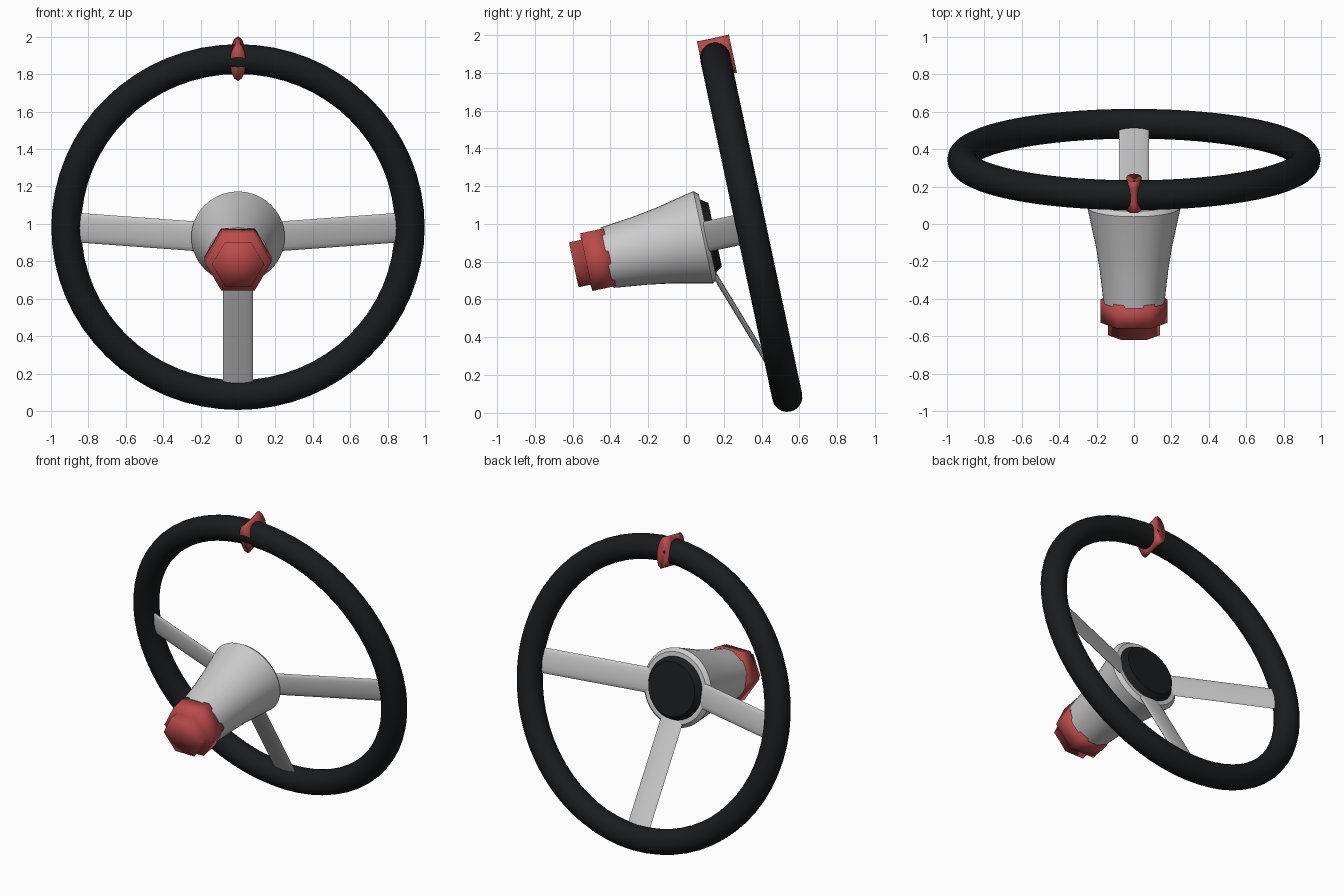
import bpy, bmesh
from math import sin, cos, pi, radians
from mathutils import Matrix, Vector

if "Cube" in bpy.data.objects:
    bpy.data.objects.remove(bpy.data.objects["Cube"])

# Wheel frame: local Y is the steering axis (pointing back), origin at rim centre
TILT = Matrix.Translation((0, 0.345, 0.983)) @ Matrix.Rotation(radians(12), 4, 'X')


def material(name, rgb):
    m = bpy.data.materials.new(name)
    m.diffuse_color = (*rgb, 1)
    m.use_nodes = True
    m.node_tree.nodes["Principled BSDF"].inputs["Base Color"].default_value = m.diffuse_color
    return m


BLACK = material("black_grip", (0.01, 0.011, 0.012))
RED = material("red_trim", (0.5, 0.07, 0.07))


def lathe(name, profile, n, mat=None, sx=1, sz=1, place=Matrix(), closed=False, angle=None):
    """Sweep (y, radius) points around local Y; zero radius makes a pole."""
    bm = bmesh.new()
    rings = []
    for y, r in profile:
        count = 1 if r == 0 else n
        rings.append([bm.verts.new((r * sx * cos(2 * pi * i / n), y, r * sz * sin(2 * pi * i / n)))
                      for i in range(count)])
    pairs = list(zip(rings, rings[1:]))
    if closed:
        pairs.append((rings[-1], rings[0]))
    for a, b in pairs:
        for i in range(n):
            j = (i + 1) % n
            quad = [a[i % len(a)], a[j % len(a)], b[j % len(b)], b[i % len(b)]]
            bm.faces.new(list(dict.fromkeys(quad)))
    bmesh.ops.recalc_face_normals(bm, faces=bm.faces)
    bm.transform(TILT @ place)
    me = bpy.data.meshes.new(name)
    bm.to_mesh(me)
    bm.free()
    ob = bpy.data.objects.new(name, me)
    bpy.context.collection.objects.link(ob)
    if mat:
        me.materials.append(mat)
    bpy.ops.object.select_all(action='DESELECT')
    ob.select_set(True)
    bpy.context.view_layer.objects.active = ob
    if angle:
        bpy.ops.object.shade_smooth_by_angle(angle=radians(angle))
    else:
        bpy.ops.object.shade_smooth()
    return ob


# Rim
tube = [(0.08 * sin(2 * pi * k / 20), 0.918 + 0.08 * cos(2 * pi * k / 20)) for k in range(20)]
lathe("rim", tube, 64, BLACK, closed=True)

# Tapered hub and rear cap
lathe("hub", [(-0.78, 0), (-0.78, 0.163), (-0.6, 0.184), (-0.48, 0.203), (-0.26, 0.25),
              (-0.235, 0.228), (-0.235, 0)], 40, angle=35)
lathe("hub_rear_cap", [(-0.25, 0), (-0.25, 0.2), (-0.235, 0.2), (-0.195, 0.172), (-0.195, 0)],
      32, BLACK, angle=30)

# Hexagonal stepped nut
lathe("hub_nut", [(-0.765, 0), (-0.765, 0.18), (-0.892, 0.18), (-0.895, 0.14),
                  (-0.96, 0.14), (-0.96, 0)], 6, RED)

# Three flat spokes running from the hub back to the rim
for name, deg in (("right_spoke", 0), ("left_spoke", 180), ("bottom_spoke", -90)):
    radial = Vector((cos(radians(deg)), 0, sin(radians(deg))))
    start = radial * 0.15 + Vector((0, -0.262, 0))
    end = radial * 0.885 + Vector((0, -0.005, 0))
    along = (end - start).normalized()
    normal = (Vector((0, 1, 0)) - along * along.y).normalized()
    side = along.cross(normal)
    place = Matrix.Translation(start) @ Matrix((side, along, normal)).transposed().to_4x4()
    length = (end - start).length
    lathe(name, [(0, 0), (0, 1), (length, 1), (length, 0)], 16, None, 0.081, 0.014, place, angle=60)

# Waisted oval clip on top of the rim
lathe("rim_clip", [(-0.073, 0), (-0.077, 1), (-0.03, 0.99), (0.05, 0.99), (0.096, 1), (0.075, 0)],
      12, RED, 0.042, 0.103, Matrix.Translation((0, 0, 0.918)))
# Pinch the clip's middle sideways
clip = bpy.data.objects["rim_clip"].data
for v in clip.vertices[13:37]:
    v.co.x *= 0.75
